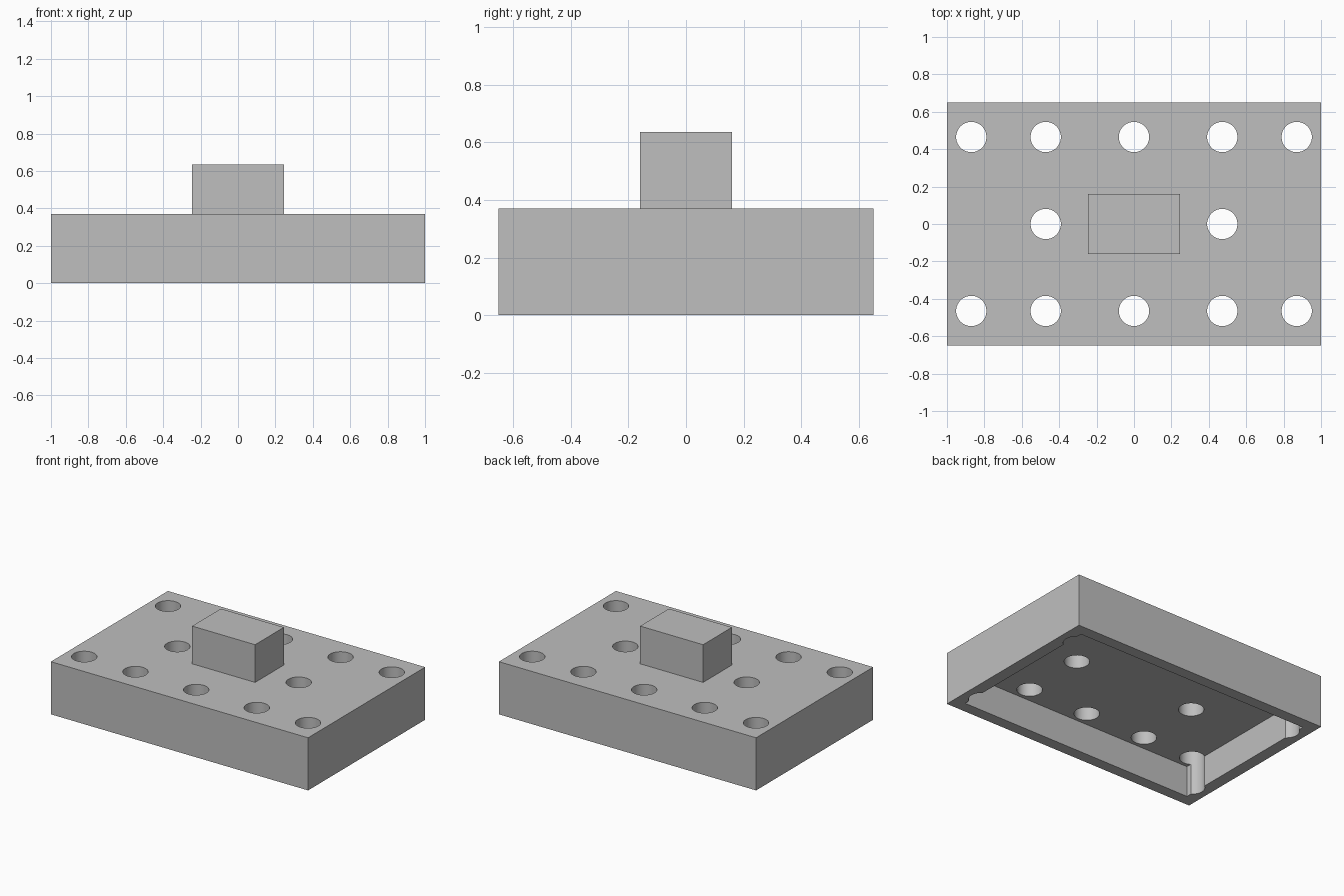
import bpy
import math

if "Cube" in bpy.data.objects:
    bpy.data.objects.remove(bpy.data.objects["Cube"])

grey = bpy.data.materials.new("plain grey")
grey.diffuse_color = (0.52, 0.52, 0.52, 1)
grey.use_nodes = True
grey.node_tree.nodes["Principled BSDF"].inputs["Base Color"].default_value = grey.diffuse_color


def box(name, x, y, z0, z1):
    """Box centred on the z axis, with half widths x and y."""
    bpy.ops.mesh.primitive_cube_add(size=2, location=(0, 0, (z0 + z1) / 2))
    ob = bpy.context.object
    ob.name = name
    ob.scale = (x, y, (z1 - z0) / 2)
    bpy.ops.object.transform_apply(location=True, rotation=False, scale=True)
    ob.data.materials.append(grey)
    return ob


def cut(target, cutter):
    """Subtract the cutter and remove it."""
    mod = target.modifiers.new("cut", 'BOOLEAN')
    mod.operation = 'DIFFERENCE'
    mod.solver = 'EXACT'
    mod.object = cutter
    bpy.context.view_layer.objects.active = target
    bpy.ops.object.modifier_apply(modifier=mod.name)
    bpy.data.objects.remove(cutter)


# Outer shell, hollowed from below
shell = box("base_shell", 1.0, 0.65, 0.0, 0.37)
cut(shell, box("cavity_cutter", 0.916, 0.57, -0.2, 0.217))

# Through holes: two rows of five, plus one on each side of the block
holes = [(x, y) for y in (-0.465, 0.465) for x in (-0.87, -0.472, 0, 0.472, 0.87)]
holes += [(-0.472, 0), (0.472, 0)]
for x, y in holes:
    bpy.ops.mesh.primitive_cylinder_add(vertices=48, radius=0.081, depth=1,
                                        location=(x, y, 0.2))
    drill = bpy.context.object
    drill.data.materials.append(grey)
    cut(shell, drill)

# Centre block on the top plate
block = box("centre_block", 0.245, 0.16, 0.37, 0.635)

# Smooth hole walls with sharp edges
bpy.ops.object.select_all(action='DESELECT')
shell.select_set(True)
bpy.context.view_layer.objects.active = shell
bpy.ops.object.shade_smooth_by_angle(angle=math.radians(30))
